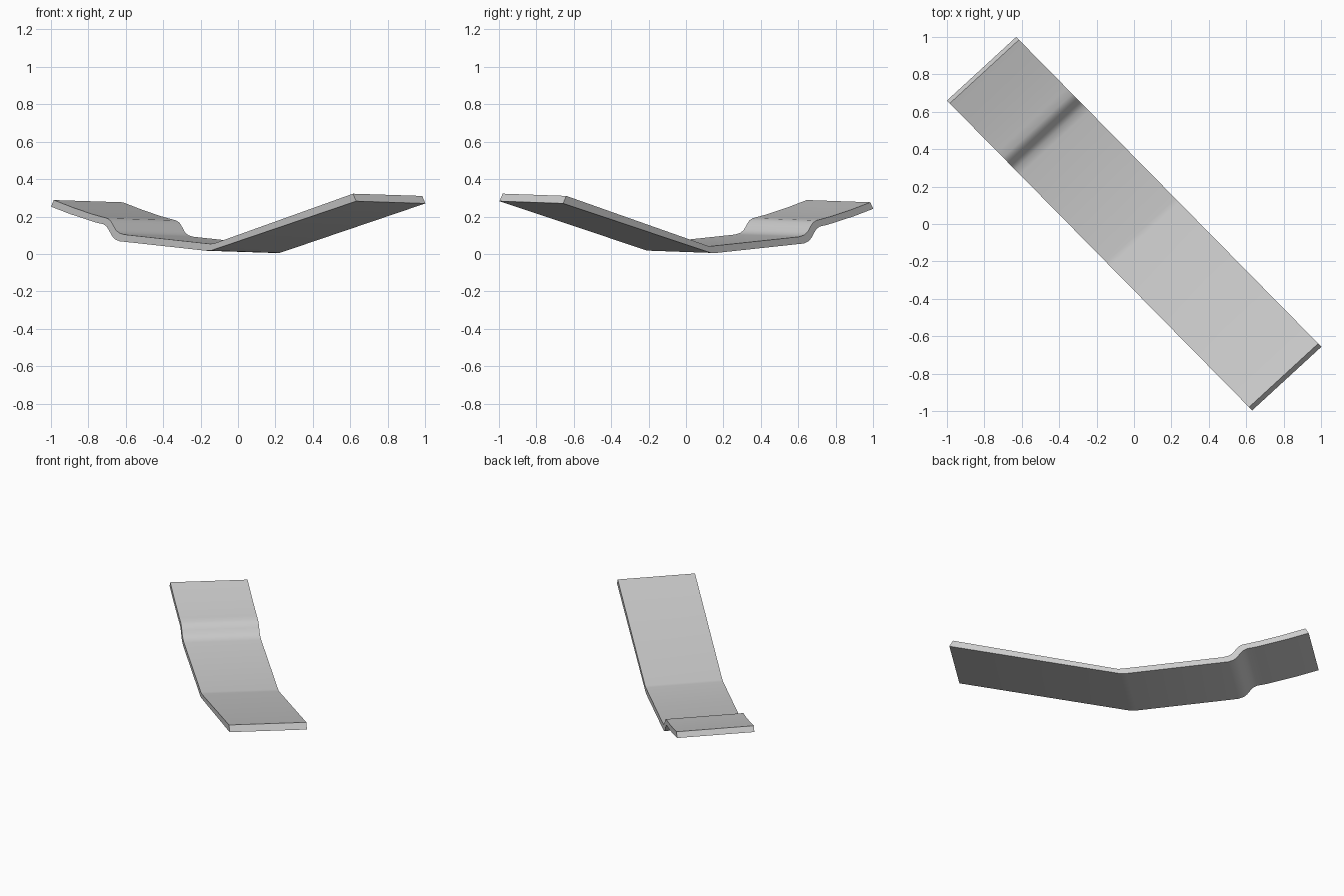
import bpy, bmesh, math
from mathutils import Vector

cube = bpy.data.objects.get("Cube")
if cube:
    bpy.data.objects.remove(cube, do_unlink=True)

# One plain metal colour
metal = bpy.data.materials.new("grey metal")
metal.use_nodes = True
colour = (0.6, 0.6, 0.6, 1)
metal.diffuse_color = colour
metal.node_tree.nodes["Principled BSDF"].inputs["Base Color"].default_value = colour

# Side profile of the strip as (x, z) along its front edge: raised end, step, flat, bend, long arm
top = [(-.985, .288), (-.88, .247), (-.78, .213), (-.73, .199), (-.70, .191), (-.682, .178),
       (-.668, .155), (-.655, .13), (-.637, .113), (-.61, .104), (-.15, .054), (-.13, .055), (.615, .322)]
bottom = [(-1, .253), (-.90, .214), (-.80, .181), (-.76, .168), (-.72, .159), (-.702, .146),
          (-.688, .123), (-.675, .098), (-.66, .08), (-.635, .068), (-.17, .017), (-.145, .018), (.632, .282)]

# The strip runs diagonally and is slightly skewed and tilted across its width
ACROSS = Vector((.37, .34, -.012))


def place(x, z):
    return Vector((x, .66 - (x + 1) * 1.015, z))


def extrude_strip(name, upper, lower):
    bm = bmesh.new()
    rings = []
    for a, b in zip(upper, lower):
        p, q = place(*a), place(*b)
        rings.append([bm.verts.new(v) for v in (p, q, q + ACROSS, p + ACROSS)])
    for r, s in zip(rings, rings[1:]):
        for i in range(4):
            j = (i + 1) % 4
            bm.faces.new((r[i], r[j], s[j], s[i]))
    bm.faces.new(rings[0])
    bm.faces.new(rings[-1])
    bmesh.ops.recalc_face_normals(bm, faces=bm.faces)
    mesh = bpy.data.meshes.new(name)
    bm.to_mesh(mesh)
    bm.free()
    mesh.materials.append(metal)
    obj = bpy.data.objects.new(name, mesh)
    bpy.context.collection.objects.link(obj)
    return obj


# Bent strip with smooth bends and sharp borders
strip = extrude_strip("bent_strip", top, bottom)
bpy.ops.object.select_all(action="DESELECT")
strip.select_set(True)
bpy.context.view_layer.objects.active = strip
bpy.ops.object.shade_smooth_by_angle(angle=math.radians(35))
